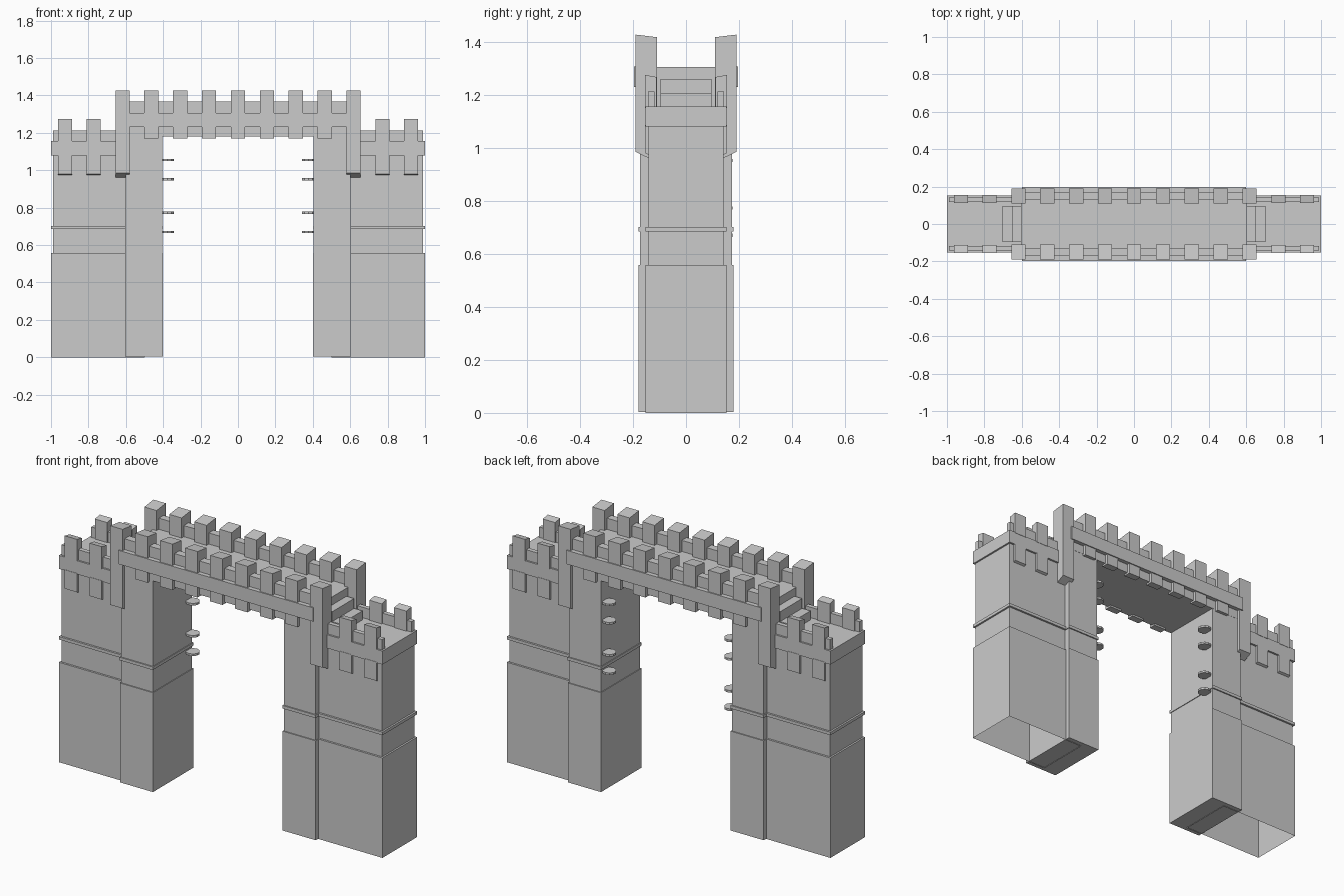
import bpy, bmesh, math

if "Cube" in bpy.data.objects:
    bpy.data.objects.remove(bpy.data.objects["Cube"])


def finish(name, bm):
    bmesh.ops.recalc_face_normals(bm, faces=bm.faces)
    me = bpy.data.meshes.new(name)
    bm.to_mesh(me)
    bm.free()
    ob = bpy.data.objects.new(name, me)
    bpy.context.collection.objects.link(ob)
    return ob


def prism(name, x0, x1, profile, sy=1):
    """Extrude a (y, z) profile from x0 to x1; sy=-1 mirrors it to the front."""
    bm = bmesh.new()
    ends = [[bm.verts.new((x, y * sy, z)) for y, z in profile] for x in (x0, x1)]
    n = len(profile)
    for e in ends:
        bm.faces.new(e)
    for i in range(n):
        j = (i + 1) % n
        bm.faces.new((ends[0][i], ends[0][j], ends[1][j], ends[1][i]))
    return finish(name, bm)


def box(name, x0, x1, y0, y1, z0, z1, sy=1):
    return prism(name, x0, x1, [(y0, z0), (y1, z0), (y1, z1), (y0, z1)], sy)


def shaft(name, s, rings, open_bottom):
    """Rectangular tower from (z, x_in, x_out, half_depth) rings."""
    bm = bmesh.new()
    loops = [[bm.verts.new((s * x, y, z)) for x, y in
              ((a, -h), (b, -h), (b, h), (a, h))] for z, a, b, h in rings]
    for lo, hi in zip(loops, loops[1:]):
        for i in range(4):
            j = (i + 1) % 4
            bm.faces.new((lo[i], lo[j], hi[j], hi[i]))
    bm.faces.new(loops[-1])
    if not open_bottom:
        bm.faces.new(loops[0])
    return finish(name, bm)


for s in (-1, 1):
    side = "left" if s < 0 else "right"

    # Outer tower: base, ledge, string course, shaft (hollow underneath)
    shaft(f"outer_tower_{side}", s, [
        (0, .5, 1, .153), (.558, .5, 1, .153), (.558, .5, .99, .142),
        (.685, .5, .99, .142), (.685, .5, 1, .153), (.702, .5, 1, .153),
        (.702, .5, .99, .142), (1.1, .5, .99, .142)], True)

    # Inner gate pier, slightly deeper
    shaft(f"gate_pier_{side}", s, [
        (.003, .4, .605, .179), (.558, .4, .605, .179), (.558, .404, .601, .173),
        (.685, .404, .601, .173), (.685, .4, .605, .18), (.702, .4, .605, .18),
        (.702, .404, .601, .173), (1.2, .404, .601, .173)], False)

    # Tower roof slab
    box(f"tower_roof_{side}", s * .58, s * 1, -.153, .153, 1.08, 1.155)

    # Steps from tower roof to bridge deck
    box(f"upper_step_{side}", s * .59, s * .65, -.097, .097, 1.15, 1.26)
    box(f"lower_step_{side}", s * .65, s * .702, -.097, .097, 1.15, 1.205)

    for sy in (-1, 1):
        # Tower parapet, merlons and hanging corbels
        box(f"tower_parapet_{side}", s * .64, s * .99, .118, .143, 1.15, 1.213, sy)
        for c in (.772, .925):
            a, b = s * (c - .038), s * (c + .038)
            prism(f"tower_merlon_{side}", a, b,
                  [(.112, 1.15), (.155, 1.15), (.155, 1.275), (.112, 1.267)], sy)
            prism(f"tower_corbel_{side}", a, b,
                  [(.138, .972), (.155, .98), (.155, 1.085), (.138, 1.085)], sy)
        # Tall end post of the bridge
        prism(f"bridge_post_{side}", s * .58, s * .656,
              [(.11, .955), (.143, .962), (.191, .985), (.191, 1.427), (.11, 1.417)], sy)

    # Hinge discs on the rear edge of the gate opening
    for z in (.67, .773, .952, 1.055):
        bm = bmesh.new()
        bmesh.ops.create_cone(bm, cap_ends=True, segments=10,
                              radius1=.036, radius2=.036, depth=.012)
        ob = finish(f"hinge_disc_{side}", bm)
        ob.location = (s * .376, .139, z)

# Bridge deck
box("bridge_deck", -.603, .603, -.174, .174, 1.18, 1.305)

for sy in (-1, 1):
    # Bridge face band and parapet wall
    box("bridge_band", -.6, .6, .165, .197, 1.23, 1.307, sy)
    box("bridge_parapet", -.6, .6, .13, .172, 1.3, 1.367, sy)
    # Bridge merlons and corbels
    for i in range(-3, 4):
        a, b = i * .1545 - .038, i * .1545 + .038
        prism("bridge_merlon", a, b,
              [(.11, 1.3), (.191, 1.3), (.191, 1.427), (.11, 1.417)], sy)
        box("bridge_corbel", a, b, .15, .191, 1.17, 1.3, sy)
